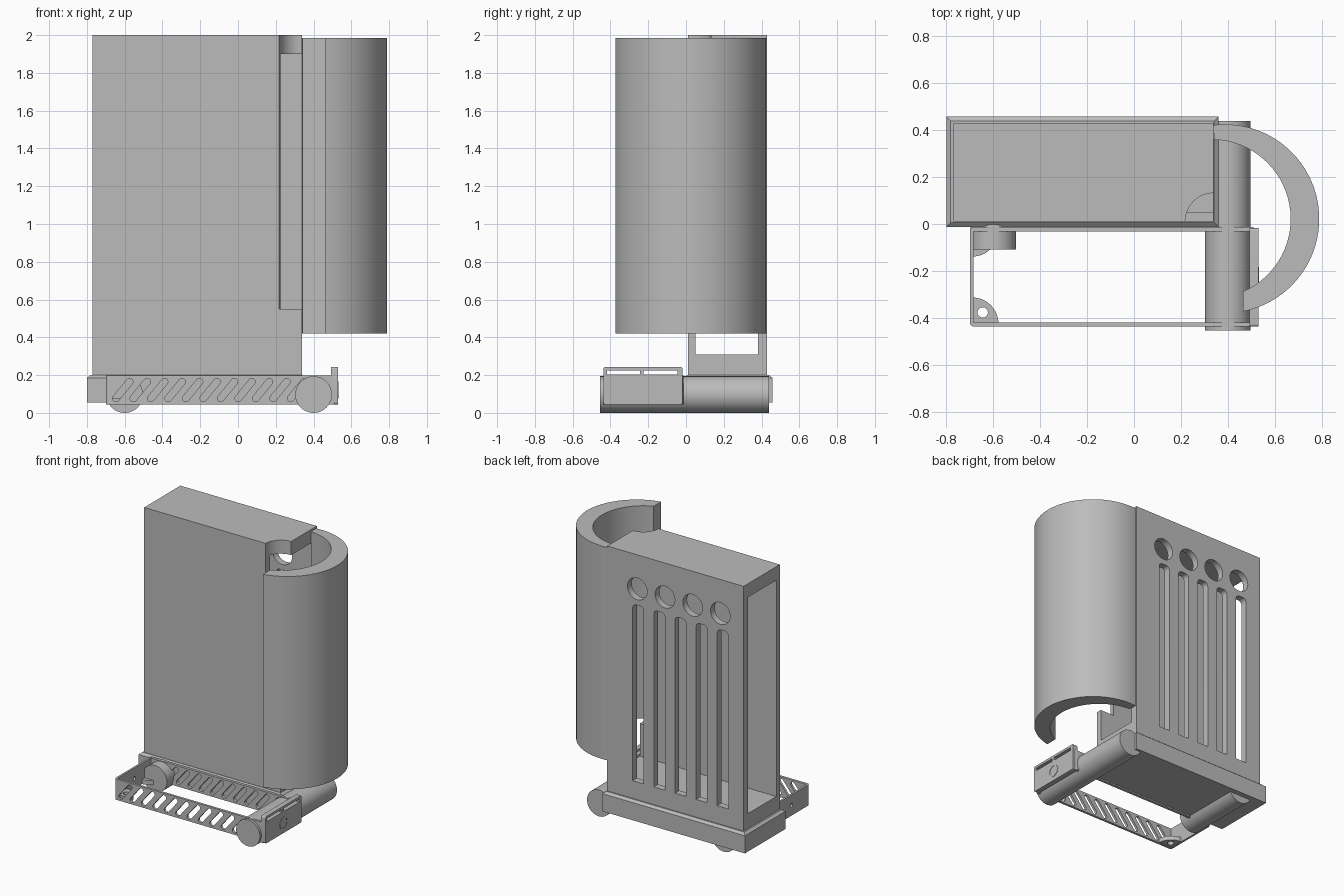
import bpy, bmesh, math
from mathutils import Matrix

if "Cube" in bpy.data.objects:
    bpy.data.objects.remove(bpy.data.objects["Cube"], do_unlink=True)

grey = bpy.data.materials.new("plain_grey")
grey.use_nodes = True
colour = (0.5, 0.5, 0.5, 1)
grey.diffuse_color = colour
grey.node_tree.nodes["Principled BSDF"].inputs["Base Color"].default_value = colour


def finish(name, bm):
    bmesh.ops.recalc_face_normals(bm, faces=bm.faces)
    mesh = bpy.data.meshes.new(name)
    bm.to_mesh(mesh)
    bm.free()
    mesh.materials.append(grey)
    ob = bpy.data.objects.new(name, mesh)
    bpy.context.collection.objects.link(ob)
    return ob


def prism(name, points, axis, low, high):
    """Extrude a 2D outline; points are (x, y), (x, z) or (y, z)."""
    place = {"z": lambda a, b: (a, b, low), "y": lambda a, b: (a, low, b),
             "x": lambda a, b: (low, a, b)}[axis]
    bm = bmesh.new()
    face = bm.faces.new([bm.verts.new(place(a, b)) for a, b in points])
    new = bmesh.ops.extrude_face_region(bm, geom=[face])["geom"]
    step = [high - low if axis == c else 0 for c in "xyz"]
    bmesh.ops.translate(bm, vec=step, verts=[v for v in new if isinstance(v, bmesh.types.BMVert)])
    return finish(name, bm)


def box(name, x, y, z):
    return prism(name, [(x[0], y[0]), (x[1], y[0]), (x[1], y[1]), (x[0], y[1])], "z", *z)


def arc(a, b, r, start, end, n=12):
    angles = [math.radians(start + (end - start) * i / n) for i in range(n + 1)]
    return [(a + r * math.cos(t), b + r * math.sin(t)) for t in angles]


def disc(name, a, b, r, axis, low, high, n=48):
    return prism(name, arc(a, b, r, 0, 360, n)[:-1], axis, low, high)


def rounded(x, y, r):
    return (arc(x[1] - r, y[1] - r, r, 0, 90, 6) + arc(x[0] + r, y[1] - r, r, 90, 180, 6)
            + arc(x[0] + r, y[0] + r, r, 180, 270, 6) + arc(x[1] - r, y[0] + r, r, 270, 360, 6))


def cut(ob, cutters):
    for c in cutters:
        mod = ob.modifiers.new("cut", "BOOLEAN")
        mod.operation, mod.solver, mod.object = "DIFFERENCE", "EXACT", c
        bpy.context.view_layer.objects.active = ob
        bpy.ops.object.modifier_apply(modifier=mod.name)
        bpy.data.objects.remove(c, do_unlink=True)


def smooth(ob):
    bpy.ops.object.select_all(action="DESELECT")
    ob.select_set(True)
    bpy.context.view_layer.objects.active = ob
    bpy.ops.object.shade_smooth_by_angle(angle=math.radians(30))


# Tall case: open at both ends, scooped front corner, vented back
case = box("case", (-0.77, 0.34), (0.01, 0.43), (0.2, 2.0))
cutters = [box("hollow", (-1, 1), (0.05, 0.38), (0.31, 1.9)),
           disc("scoop", 0.34, 0.01, 0.122, "z", 0.55, 2.1)]
for i in range(4):
    cutters.append(disc("vent_hole", -0.58 + 0.225 * i, 1.75, 0.08, "y", 0.36, 0.5))
for i in range(5):
    x, w = -0.6 + 0.172 * i, 0.045
    outline = [(x - w, 0.33), (x + w, 0.33)] + arc(x + w - 0.03, 1.6, 0.03, 0, 90, 6) \
        + arc(x - w + 0.03, 1.6, 0.03, 90, 180, 6)
    cutters.append(prism("vent_slot", outline, "y", 0.36, 0.5))
cut(case, cutters)
smooth(case)

# Curved side shield: crescent section clipped by the case and by its front edge
outer = arc(0.387, 0.022, 0.403, -79, 97, 32)
inner = arc(0.33, 0.022, 0.338, 88, -66.5, 32)
smooth(prism("side_shield", outer + inner, "z", 0.42, 1.985))

# Base with a shallow sloping top rim
base = box("base", (-0.8, 0.36), (-0.012, 0.458), (0.055, 0.185))
bm = bmesh.new()
bm.from_mesh(base.data)
top = [f for f in bm.faces if f.normal.z > 0.9]
bmesh.ops.inset_region(bm, faces=top, thickness=0.026)
for v in top[0].verts:
    v.co.z = 0.2
bm.to_mesh(base.data)
bm.free()

# Rollers under the base
smooth(disc("right_roller", 0.4, 0.097, 0.097, "y", -0.455, 0.44))
smooth(disc("left_roller", -0.6, 0.097, 0.097, "y", -0.108, 0.42))

# Front tray frame with slanted slots
frame = prism("tray_frame", rounded((-0.7, 0.52), (-0.438, -0.012), 0.02), "z", 0.045, 0.197)
cutters = [box("tray_hollow", (-0.685, 0.5), (-0.42, -0.032), (0, 0.3)),
           disc("wall_hole", -0.225, 0.12, 0.014, "x", -0.8, -0.6, 16)]
for i in range(11):
    x, tilt = -0.61 + 0.0925 * i, 35
    outline = arc(x + 0.036, 0.165, 0.018, -tilt, 180 - tilt, 8) \
        + arc(x - 0.036, 0.077, 0.018, 180 - tilt, 360 - tilt, 8)
    cutters.append(prism("slanted_slot", outline, "y", -0.6, 0))
cut(frame, cutters)
smooth(frame)

# Handle plate at the tray's right end, with two grip slots
plate = prism("handle_plate", rounded((-0.438, -0.018), (0.045, 0.243), 0.012), "x", 0.493, 0.53)
cut(plate, [box("grip_slot", (0.4, 0.6), y, (0.203, 0.225))
            for y in ((-0.418, -0.243), (-0.225, -0.045))])
smooth(plate)
ring = disc("plate_ring", -0.228, 0.12, 0.045, "x", 0.527, 0.533, 32)
cut(ring, [disc("ring_hole", -0.228, 0.12, 0.038, "x", 0.5, 0.6, 32)])

# Corner gussets in the tray, each with a screw hole
for name, y, s in (("front_gusset", -0.425, 1), ("back_gusset", -0.027, -1)):
    quarter = [(-0.69, y)] + arc(-0.69, y, 0.112, 0, 90 * s, 12)
    gusset = prism(name, quarter, "z", 0.047, 0.08)
    cut(gusset, [disc("screw_hole", -0.645, y + 0.048 * s, 0.022, "z", 0, 0.2, 24)])
    smooth(gusset)
